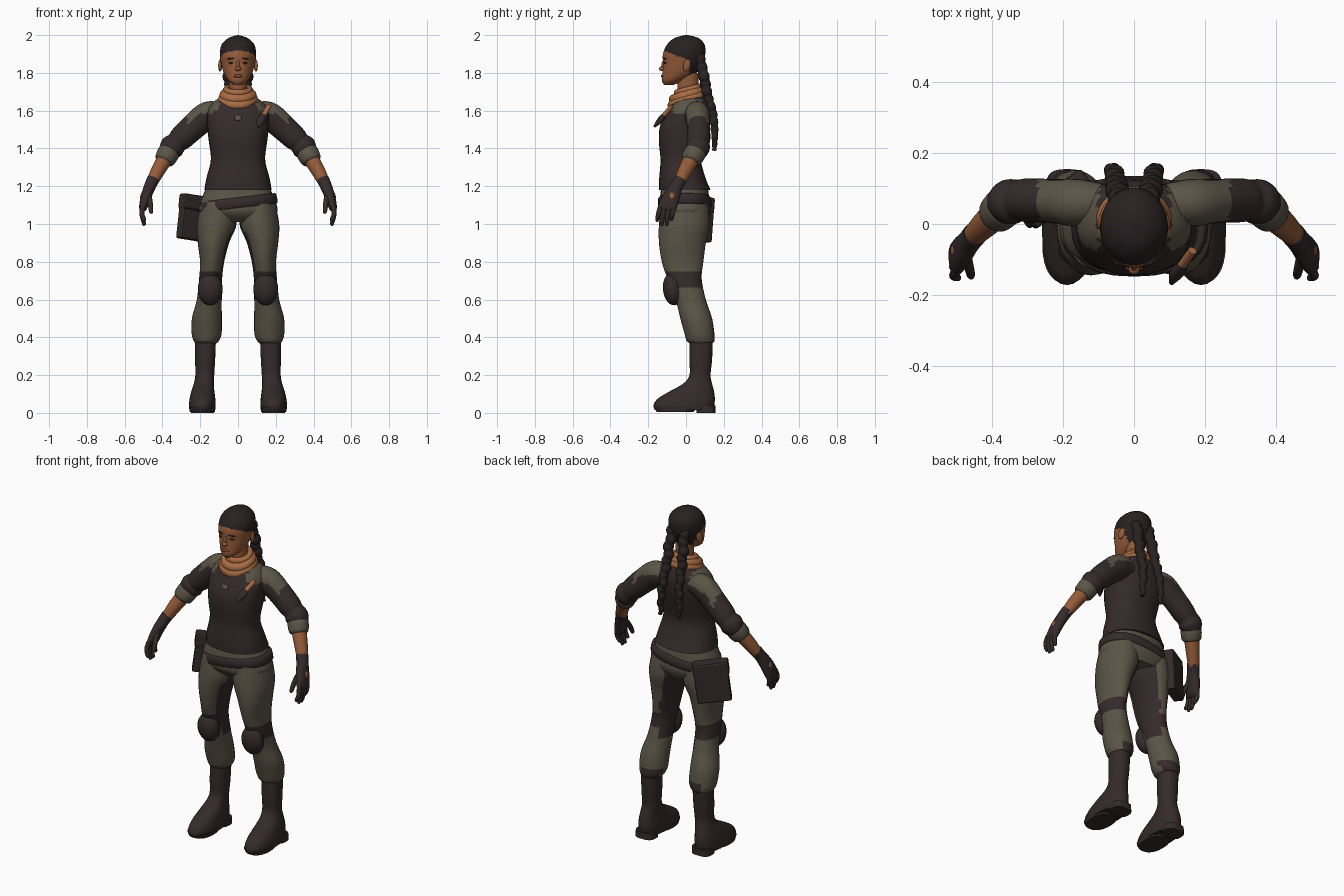
import bpy, bmesh, math
from mathutils import Vector, Matrix

if "Cube" in bpy.data.objects:
    bpy.data.objects.remove(bpy.data.objects["Cube"])


def material(name, *rgb):
    m = bpy.data.materials.new(name)
    m.use_nodes = True
    m.diffuse_color = (*rgb, 1)
    bsdf = m.node_tree.nodes["Principled BSDF"]
    bsdf.inputs["Base Color"].default_value = (*rgb, 1)
    bsdf.inputs["Roughness"].default_value = 0.8
    return m


DARK = material("dark cloth", .036, .023, .024)
OLIVE = material("olive cloth", .105, .09, .062)
SKIN = material("skin", .3, .105, .04)
SCARF = material("orange cloth", .4, .15, .055)
HAIR = material("black hair", .022, .015, .016)
LIPS = material("lips", .19, .055, .03)


def finish(name, bm, mats, rule=None):
    """Store a bmesh as a smooth object, second material where the rule holds."""
    bmesh.ops.recalc_face_normals(bm, faces=bm.faces[:])
    bm.normal_update()
    for f in bm.faces:
        f.smooth = len(f.verts) < 5
        if rule and rule(f.calc_center_median(), f.normal):
            f.material_index = 1
    mesh = bpy.data.meshes.new(name)
    bm.to_mesh(mesh)
    bm.free()
    for m in mats:
        mesh.materials.append(m)
    ob = bpy.data.objects.new(name, mesh)
    bpy.context.collection.objects.link(ob)
    return ob


def spline(rows, steps):
    """Catmull-Rom interpolation through rows of numbers."""
    out = []
    for i in range(len(rows) - 1):
        a, b, c, d = (rows[max(0, min(len(rows) - 1, i + k))] for k in (-1, 0, 1, 2))
        for s in range(steps):
            t = s / steps
            out.append([q + t / 2 * (r - p + t * (2 * p - 5 * q + 4 * r - e + t * (3 * (q - r) + e - p)))
                        for p, q, r, e in zip(a, b, c, d)])
    return out + [list(rows[-1])]


def skin_rings(name, rows, mats, rule=None, side=1, upright=False, steps=5, n=28, box=1.0, slope=0):
    """Rows are x, y, z, half width, half depth; rings follow the path or stay level."""
    rows = spline(rows, steps)
    centres = [Vector(r[:3]) for r in rows]
    bm = bmesh.new()
    rings = []
    for i, r in enumerate(rows):
        u, v = Vector((1, 0, 0)), Vector((0, 1, 0))
        if not upright:
            t = (centres[min(i + 1, len(rows) - 1)] - centres[max(i - 1, 0)]).normalized()
            v = (v - t * t.y).normalized()
            u = v.cross(t)
        ring = []
        for k in range(n):
            c, s = math.cos(math.tau * k / n), math.sin(math.tau * k / n)
            c, s = (math.copysign(abs(w) ** box, w) for w in (c, s))
            p = centres[i] + u * c * max(r[3], .002) + v * s * max(r[4], .002)
            ring.append(bm.verts.new((p.x * side, p.y, p.z + slope * p.x)))
        rings.append(ring)
    for a, b in zip(rings, rings[1:]):
        for k in range(n):
            bm.faces.new((a[k], a[k - 1], b[k - 1], b[k]))
    bm.faces.new(rings[0])
    bm.faces.new(rings[-1])
    return finish(name, bm, mats, rule)


def stack(name, rows, mats, **kw):
    """Level sections given as x, z, half width, front y, back y."""
    return skin_rings(name, [(x, (f + b) / 2, z, w, (b - f) / 2) for x, z, w, f, b in rows],
                      mats, upright=True, **kw)


def ball(name, loc, size, mat, rot=(0, 0, 0)):
    bm = bmesh.new()
    bmesh.ops.create_uvsphere(bm, u_segments=20, v_segments=12, radius=1)
    ob = finish(name, bm, [mat])
    ob.location, ob.scale, ob.rotation_euler = loc, size, rot
    return ob


def block(name, loc, size, mat, rot=(0, 0, 0), bevel=.01):
    bm = bmesh.new()
    bmesh.ops.create_cube(bm, size=1, matrix=Matrix.Diagonal((*size, 1)))
    bmesh.ops.bevel(bm, geom=bm.edges[:], offset=bevel, segments=2, affect='EDGES', profile=.5)
    ob = finish(name, bm, [mat])
    for p in ob.data.polygons:
        p.use_smooth = False
    ob.location, ob.rotation_euler = loc, rot
    return ob


def collar(name, loc, major, minor, tilt, squash):
    bpy.ops.mesh.primitive_torus_add(location=loc, rotation=(tilt, 0, 0), major_radius=major,
                                     minor_radius=minor, major_segments=32, minor_segments=12)
    ob = bpy.context.object
    ob.name, ob.scale = name, (1, 1, squash)
    ob.data.materials.append(SCARF)
    bpy.ops.object.shade_smooth()


# Shirt with olive shoulder yokes
stack("shirt", [(0, 1.18, .178, -.142, .13), (0, 1.24, .168, -.142, .105), (0, 1.34, .144, -.135, .08),
                (0, 1.44, .155, -.144, .1), (0, 1.52, .163, -.137, .12), (0, 1.6, .16, -.1, .125),
                (0, 1.65, .125, -.07, .115), (0, 1.69, .06, -.04, .09)], [DARK, OLIVE], box=.85,
      rule=lambda c, n: c.z > 1.59 and abs(c.x) > .1 and c.y > -.07)
block("chest_badge", (0, -.119, 1.56), (.036, .009, .026), OLIVE, (-.45, 0, 0), .003)

# Trouser seat and slanted belt
stack("trouser_seat", [(0, 1.2, .165, -.13, .115), (0, 1.12, .198, -.14, .125), (0, 1.06, .206, -.138, .13),
                       (0, 1.01, .13, -.09, .11)], [OLIVE], box=.85)
stack("belt", [(0, 1.085, .2, -.136, .122), (0, 1.09, .21, -.147, .136), (0, 1.135, .202, -.147, .133),
               (0, 1.14, .19, -.135, .12)], [DARK], box=.85, slope=.12, steps=2)

# Hip pouch with flap
block("pouch", (-.225, .07, 1.03), (.19, .06, .235), DARK, (0, .13, .6))
block("pouch_flap", (-.215, .07, 1.11), (.2, .07, .08), DARK, (0, .13, .6))

# Head, with hair as a colour region above and behind the hairline
stack("head", [(0, 1.735, .02, -.115, -.07), (0, 1.76, .052, -.128, -.01), (0, 1.8, .075, -.125, .055),
               (0, 1.85, .089, -.122, .088), (0, 1.9, .096, -.122, .102), (0, 1.95, .086, -.1, .098),
               (0, 1.985, .05, -.06, .065), (0, 2, .004, -.005, .01)], [SKIN, HAIR], steps=8, n=48,
      rule=lambda c, n: c.z > 1.915 - .4 * (c.y + .11) or c.y > .02)
stack("neck", [(0, 1.6, .06, -.05, .08), (0, 1.7, .047, -.045, .065), (0, 1.8, .05, -.05, .07)], [SKIN])
ball("nose", (0, -.126, 1.822), (.016, .017, .013), SKIN)
ball("nose_bridge", (0, -.12, 1.845), (.009, .01, .028), SKIN, (-.2, 0, 0))
ball("mouth", (0, -.124, 1.783), (.025, .009, .009), LIPS)
for side, word in ((1, "left"), (-1, "right")):
    ball(word + "_eye", (side * .037, -.111, 1.853), (.015, .006, .006), HAIR, (0, 0, side * .3))
    ball(word + "_brow", (side * .037, -.113, 1.876), (.022, .006, .004), HAIR, (0, side * .1, side * .3))
    ball(word + "_ear", (side * .094, .005, 1.84), (.01, .02, .033), SKIN, (-.2, 0, side * .25))

# Neck scarf in layered folds, higher at the back
collar("scarf_lower_fold", (0, .005, 1.655), .082, .026, .36, 1.1)
collar("scarf_middle_fold", (0, .005, 1.682), .073, .026, .3, 1)
collar("scarf_upper_fold", (0, .012, 1.708), .062, .017, .26, 1.2)

# Knife in a sheath on the left of the chest
skin_rings("knife_handle", [(.165, -.075, 1.625, .013, .012), (.13, -.125, 1.565, .014, .012)], [SCARF], n=12)
skin_rings("knife_sheath", [(.137, -.115, 1.575, .018, .014), (.12, -.142, 1.545, .022, .014),
                            (.105, -.168, 1.515, .006, .006)], [DARK], n=12)

for side, word in ((1, "left"), (-1, "right")):
    # Braid with plaited bumps
    braid = spline([(.04, .07, 1.89, .028), (.047, .095, 1.78, .029), (.05, .115, 1.68, .026),
                    (.055, .143, 1.58, .023), (.062, .152, 1.48, .019), (.064, .15, 1.39, .011)], 10)
    plait = []
    for i, (x, y, z, r) in enumerate(braid):
        r *= .86 + .2 * abs(math.sin(i * math.pi / 4))
        plait.append((x + .004 * math.sin(i * math.pi / 4), y, z, r, r))
    skin_rings(word + "_braid", plait, [HAIR], side=side, steps=2, n=14)

    # Sleeve, rolled cuff and bare forearm
    skin_rings(word + "_sleeve", [(.09, .06, 1.585, .06, .055), (.16, .06, 1.575, .073, .067),
                                  (.23, .065, 1.52, .07, .062), (.3, .067, 1.455, .065, .062),
                                  (.325, .067, 1.43, .058, .058), (.35, .062, 1.405, .066, .064),
                                  (.375, .048, 1.37, .05, .052)], [DARK, OLIVE], side=side,
               rule=lambda c, n: n.z > .22 and abs(c.x) < .27 and c.y > -.01)
    skin_rings(word + "_cuff", [(.36, .055, 1.39, .045, .045), (.366, .05, 1.38, .058, .058),
                                (.388, .027, 1.34, .054, .054), (.393, .022, 1.33, .04, .04)],
               [OLIVE], side=side, steps=3)
    skin_rings(word + "_forearm", [(.375, .04, 1.365, .042, .044), (.425, -.005, 1.28, .037, .038),
                                   (.465, -.045, 1.2, .028, .028)], [SKIN], side=side)

    # Glove with fingers
    skin_rings(word + "_glove", [(.45, -.03, 1.235, .033, .034), (.466, -.05, 1.2, .031, .034),
                                 (.485, -.075, 1.15, .028, .044), (.502, -.098, 1.09, .022, .048),
                                 (.506, -.103, 1.07, .012, .036)], [DARK], side=side, box=.9)
    for i, drop in enumerate((1.02, 1, 1.0, 1.025)):
        y = -.14 + .025 * i
        skin_rings(f"{word}_finger_{i + 1}", [(.503, y + .006, 1.1, .013, .013), (.509, y - .006, 1.055, .013, .013),
                                              (.497, y - .012, drop, .01, .01),
                                              (.494, y - .013, drop - .008, .003, .003)], [DARK], side=side, n=10)
    skin_rings(word + "_thumb", [(.475, -.085, 1.16, .016, .018), (.465, -.125, 1.11, .014, .015),
                                 (.46, -.146, 1.065, .011, .011), (.459, -.15, 1.055, .003, .003)],
               [DARK], side=side, n=10)
    ball(word + "_glove_opening", (side * .511, -.075, 1.15), (.006, .015, .018), SKIN, (0, side * -.25, 0))

    # Trouser leg: dark knee band, inner thigh and lower back patch
    stack(word + "_leg", [(.105, 1.12, .09, -.128, .115), (.113, 1.0, .105, -.143, .125),
                          (.13, .9, .083, -.143, .105), (.137, .8, .064, -.128, .092),
                          (.145, .71, .061, -.098, .083), (.152, .6, .066, -.055, .105),
                          (.165, .5, .079, -.03, .138), (.166, .42, .079, -.008, .15),
                          (.168, .38, .066, .005, .15), (.17, .365, .05, .03, .13)],
          [OLIVE, DARK], side=side, steps=7,
          rule=lambda c, n, s=side: .665 < c.z < .75 or (n.x * s < -.5 and n.y > -.4 and c.z > .6)
          or (c.z < .43 and n.y > .3 and n.x * s < .5))
    ball(word + "_knee_pad", (side * .147, -.07, .655), (.066, .052, .086), DARK, (.12, 0, 0))

    # Tall boot and heel
    stack(word + "_boot", [(.172, .385, .055, .02, .142), (.174, .28, .053, .018, .138),
                           (.176, .2, .05, .018, .13), (.181, .155, .053, -.015, .138),
                           (.186, .115, .061, -.085, .148), (.188, .075, .068, -.15, .153),
                           (.189, .04, .071, -.172, .15), (.189, .015, .068, -.165, .148)],
          [DARK], side=side, box=.9)
    stack(word + "_boot_heel", [(.188, .04, .058, .06, .155), (.188, 0, .06, .055, .155)], [DARK],
          side=side, box=.7, steps=1)
    stack(word + "_boot_sole", [(.189, .03, .07, -.168, .06), (.189, .006, .066, -.155, .04)], [DARK],
          side=side, box=.85, steps=1)
